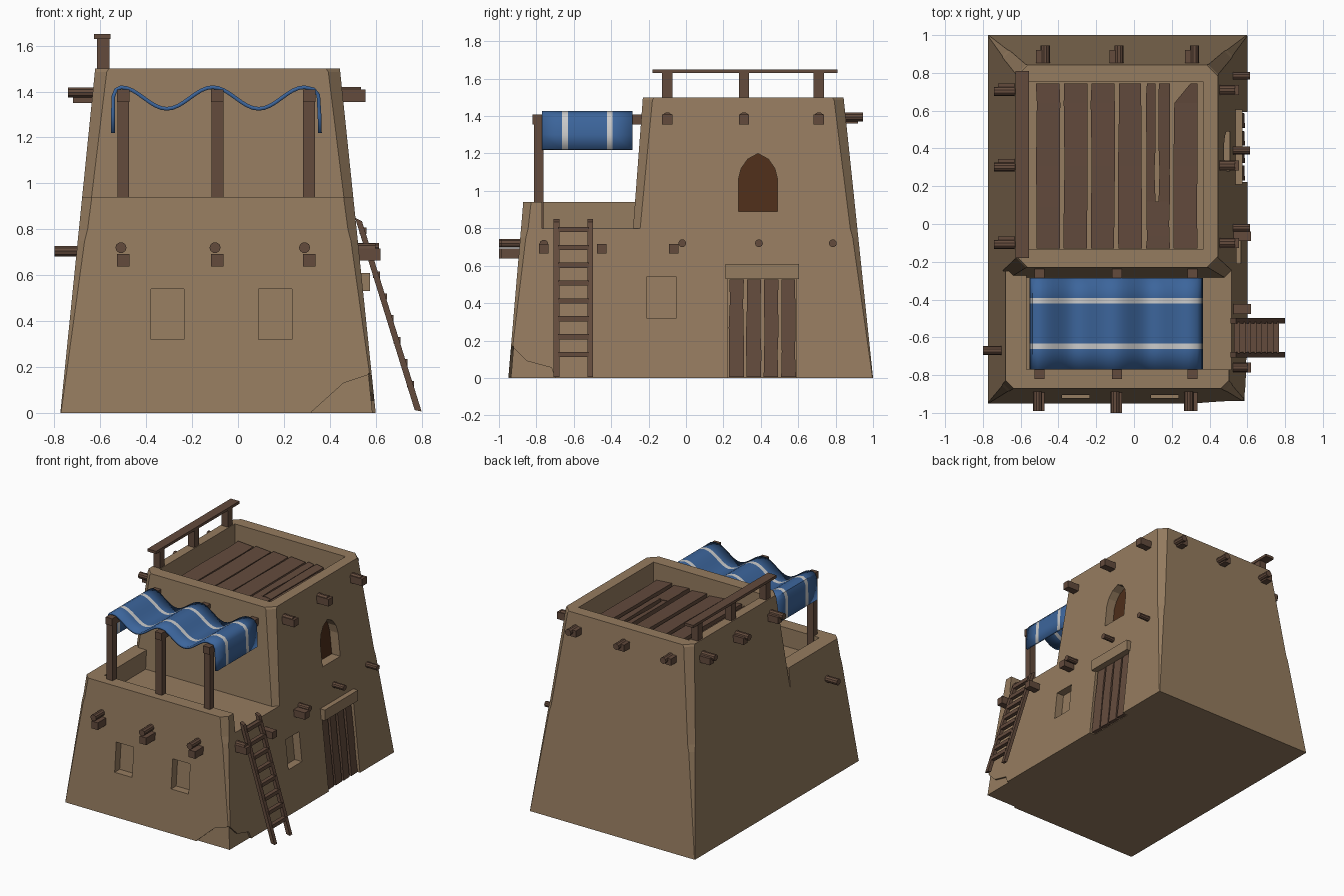
import bpy, bmesh, math, random

if "Cube" in bpy.data.objects:
    bpy.data.objects.remove(bpy.data.objects["Cube"])
random.seed(4)

def material(name, rgb):
    m = bpy.data.materials.new(name)
    m.diffuse_color = (*rgb, 1)
    m.use_nodes = True
    m.node_tree.nodes["Principled BSDF"].inputs["Base Color"].default_value = m.diffuse_color
    return m

WALL = material("mud_plaster", (0.30, 0.20, 0.115))
WOOD = material("dark_wood", (0.125, 0.07, 0.046))
DARK = material("window_shadow", (0.075, 0.027, 0.01))
BLUE = material("blue_cloth", (0.045, 0.13, 0.33))
WHITE = material("white_cloth", (0.6, 0.6, 0.58))

def mesh_object(name, bm, *mats):
    bmesh.ops.recalc_face_normals(bm, faces=bm.faces)
    me = bpy.data.meshes.new(name)
    bm.to_mesh(me)
    bm.free()
    for m in mats:
        me.materials.append(m)
    ob = bpy.data.objects.new(name, me)
    bpy.context.collection.objects.link(ob)
    return ob

def loft(name, rings, mat):
    """Closed solid through equally sized rings of points."""
    bm = bmesh.new()
    vs = [[bm.verts.new(p) for p in r] for r in rings]
    n = len(vs[0])
    for a, b in zip(vs, vs[1:]):
        for i in range(n):
            j = (i + 1) % n
            bm.faces.new((a[i], a[j], b[j], b[i]))
    bm.faces.new(vs[0])
    bm.faces.new(vs[-1])
    return mesh_object(name, bm, mat)

def box(name, x0, x1, y0, y1, z0, z1, mat=WOOD):
    return loft(name, [[(x0, y0, z), (x1, y0, z), (x1, y1, z), (x0, y1, z)] for z in (z0, z1)], mat)

def log(name, axis, a, b, side, z, r=0.024):
    """Round log along x or y, from a to b; side is its other horizontal coordinate."""
    ring = [(side + r * math.cos(t), z + r * math.sin(t)) for t in [math.tau * i / 10 for i in range(10)]]
    ends = [[(e, u, w) if axis == "x" else (u, e, w) for u, w in ring] for e in (a, b)]
    return loft(name, ends, WOOD)

def beam(name, axis, a, b, side, z, w=0.054):
    h = w / 2
    a, b = min(a, b), max(a, b)
    if axis == "x":
        return box(name, a, b, side - h, side + h, z - h, z + h)
    return box(name, side - h, side + h, a, b, z - h, z + h)

def cut(ob, cutters):
    for c in cutters:
        m = ob.modifiers.new("cut", "BOOLEAN")
        m.operation, m.solver, m.object = "DIFFERENCE", "EXACT", c
    dg = bpy.context.evaluated_depsgraph_get()
    me = bpy.data.meshes.new_from_object(ob.evaluated_get(dg))
    ob.modifiers.clear()
    ob.data = me
    for c in cutters:
        bpy.data.objects.remove(c)

# Battered wall planes as functions of height
left = lambda z: -0.774 + 0.101 * z
right = lambda z: 0.60 - 0.104 * z
back = lambda z: 1.0 - 0.105 * z
front = lambda z: -0.95 + 0.085 * z
upper_front = lambda z: -0.283 + 0.075 * (z - 0.8)

def wall_ring(z, front_plane, c):
    x0, x1, y0, y1 = left(z), right(z), front_plane(z), back(z)
    return [(x0 + c, y0, z), (x1 - c, y0, z), (x1, y0 + c, z), (x1, y1 - c, z),
            (x1 - c, y1, z), (x0 + c, y1, z), (x0, y1 - c, z), (x0, y0 + c, z)]

def side_cutter(pts, depth):
    """Prism through the right wall; pts are (y, z)."""
    return loft("cutter", [[(right(z) - depth, y, z) for y, z in pts], [(0.9, y, z) for y, z in pts]], WALL)

def front_cutter(pts, depth):
    return loft("cutter", [[(x, front(z) + depth, z) for x, z in pts], [(x, -1.2, z) for x, z in pts]], WALL)

def rect(u0, u1, z0, z1):
    return [(u0, z0), (u1, z0), (u1, z1), (u0, z1)]

# Lower storey with terrace, windows, doorway and broken plaster corner
lower = loft("lower_storey", [wall_ring(0, front, 0.003), wall_ring(0.75, front, 0.03),
                              wall_ring(0.8, front, 0.038), wall_ring(0.94, front, 0.042)], WALL)
cut(lower, [
    box("cutter", -0.57, 1, -0.77, -0.24, 0.8, 1.2),
    box("cutter", -1, 1, -0.25, 1.2, 0.8, 1.2),
    front_cutter(rect(-0.38, -0.235, 0.32, 0.54), 0.06),
    front_cutter(rect(0.09, 0.235, 0.32, 0.54), 0.06),
    side_cutter(rect(-0.21, -0.05, 0.32, 0.54), 0.06),
    side_cutter(rect(0.222, 0.592, -0.1, 0.53), 0.045),
    front_cutter([(0.32, -0.05), (0.32, 0.004), (0.46, 0.13), (0.7, 0.21), (0.7, -0.05)], 0.014),
    side_cutter([(-1.1, -0.05), (-1.1, 0.27), (-0.93, 0.17), (-0.85, 0.09), (-0.72, 0.055), (-0.68, -0.05)], 0.014),
])

# Upper storey with roof pit and arched window
upper = loft("upper_storey", [wall_ring(0.8, upper_front, 0.038), wall_ring(1.485, upper_front, 0.052),
                              wall_ring(1.5, upper_front, 0.06)], WALL)
arch = [(0.28, 0.89), (0.49, 0.89), (0.49, 1.06), (0.475, 1.12), (0.44, 1.17), (0.385, 1.2),
        (0.33, 1.17), (0.295, 1.12), (0.28, 1.06)]
cut(upper, [box("cutter", -0.555, 0.365, -0.135, 0.755, 1.35, 1.7), side_cutter(arch, 0.075)])
loft("arched_window_back", [[(right(z) - d, y, z) for y, z in arch] for d in (0.08, 0.07)], DARK)

# Door planks and lintel
for i in range(4):
    y0 = 0.228 + i * 0.0925
    rings = []
    for z in (0.004, 0.14, 0.27, 0.4, 0.525):
        a, b = y0 + random.uniform(0, 0.007), y0 + 0.083 - random.uniform(0, 0.007)
        x = right(z)
        rings.append([(x - 0.05, a, z), (x - 0.012, a, z), (x - 0.016, b, z), (x - 0.05, b, z)])
    loft(f"door_plank_{i}", rings, WOOD)
box("door_lintel", 0.48, 0.575, 0.21, 0.605, 0.53, 0.61, WALL)

# Roof planks: (left edge, width, start y, end y, slant of last corner)
specs = [(-0.52 + 0.145 * i, 0.13, -0.13, 0.745, 0) for i in range(4)]
specs += [(0.063, 0.13, -0.13, 0.12, 0), (0.063, 0.052, 0.12, 0.745, 0), (0.128, 0.064, 0.12, 0.745, 0),
          (0.208, 0.132, -0.13, 0.745, 0.085)]
for i, (x0, w, y0, y1, slant) in enumerate(specs):
    rings = []
    for t in (0, 0.25, 0.5, 0.88, 1):
        y = y0 + (y1 - y0) * t
        a = x0 + random.uniform(0, 0.007) + (slant if t == 1 else 0)
        b = x0 + w - random.uniform(0, 0.007)
        rings.append([(a, y, 1.345), (b, y, 1.345), (b, y, 1.375), (a, y, 1.385)])
    loft(f"roof_plank_{i}", rings, WOOD)

# Roof railing
for i, y in enumerate((-0.10, 0.31, 0.71)):
    box(f"railing_post_{i}", -0.615, -0.56, y - 0.027, y + 0.027, 1.45, 1.635)
box("railing_top", -0.627, -0.555, -0.18, 0.81, 1.63, 1.65)

# Beam ends of the upper storey, left, right and back
for i, y in enumerate((-0.10, 0.31, 0.71)):
    log(f"left_log_{i}", "x", -0.58, -0.74, y - 0.008, 1.396)
    beam(f"left_beam_{i}", "x", -0.58, -0.72, y + 0.01, 1.375, 0.05)
    log(f"right_log_{i}", "x", 0.40, 0.535, y, 1.395, 0.026)
    beam(f"right_beam_{i}", "x", 0.40, 0.555, y, 1.382)
for i, x in enumerate((-0.47, -0.08, 0.32)):
    log(f"back_log_{i}", "y", 0.80, 0.945, x, 1.395)
    beam(f"back_beam_{i}", "y", 0.80, 0.92, x - 0.024, 1.385, 0.05)

# Beam ends of the lower storey
for i, (xs, xr, tip) in enumerate(((-0.50, -0.51, -0.99), (-0.09, -0.10, -1.0), (0.31, 0.29, -0.99))):
    beam(f"front_beam_{i}", "y", -0.80, tip, xs, 0.665)
    log(f"front_log_{i}", "y", -0.80, tip, xr, 0.72)
for i, y in enumerate((-0.02, 0.39, 0.785)):
    log(f"right_low_log_{i}", "x", 0.45, 0.615, y, 0.72, 0.021)
for i, y in enumerate((-0.76, -0.45, -0.065)):
    beam(f"right_low_beam_{i}", "x", 0.45, 0.62, y, 0.69, 0.052)
log("right_corner_log", "x", 0.45, 0.60, -0.76, 0.715)
log("left_low_log", "x", -0.60, -0.80, -0.67, 0.705)

# Awning posts and beams
for i, x in enumerate((-0.50, -0.09, 0.31)):
    box(f"awning_post_{i}", x - 0.026, x + 0.026, -0.812, -0.762, 0.78, 1.36)
    beam(f"awning_beam_{i}", "y", -0.82, -0.19, x, 1.382)

# Striped wavy awning
xs = [-0.51 + 0.8 * i / 32 for i in range(33)]
profile = [(-0.545, 1.22), (-0.545, 1.30), (-0.543, 1.38), (-0.532, 1.408)]
profile += [(x, 1.372 + 0.047 * math.cos(math.tau * (x + 0.51) / 0.4)) for x in xs]
profile += [(0.33, 1.41), (0.35, 1.385), (0.355, 1.30), (0.357, 1.22)]
bm = bmesh.new()
rows = [[bm.verts.new((x, y, z)) for x, z in profile] for y in (-0.77, -0.663, -0.632, -0.422, -0.392, -0.287)]
for k, (a, b) in enumerate(zip(rows, rows[1:])):
    for i in range(len(profile) - 1):
        bm.faces.new((a[i], a[i + 1], b[i + 1], b[i])).material_index = k % 2
awning = mesh_object("awning_cloth", bm, BLUE, WHITE)
bpy.context.view_layer.objects.active = awning
awning.select_set(True)
bpy.ops.object.shade_smooth_by_angle(angle=math.radians(40))
thick = awning.modifiers.new("thickness", "SOLIDIFY")
thick.thickness, thick.offset = 0.016, 0

# Ladder leaning on the right wall
for name, y0, y1 in (("ladder_rail_front", -0.708, -0.677), ("ladder_rail_back", -0.526, -0.497)):
    loft(name, [[(x - 0.015, y0, z), (x + 0.015, y0, z + dz), (x + 0.015, y1, z + dz), (x - 0.015, y1, z)]
                for x, z, dz in ((0.785, 0.012, -0.006), (0.525, 0.85, -0.015))], WOOD)
for i in range(8):
    z = 0.125 + i * 0.0955
    x = 0.788 - z * 0.31
    box(f"ladder_rung_{i}", x - 0.012, x + 0.018, -0.685, -0.518, z - 0.014, z + 0.014)
